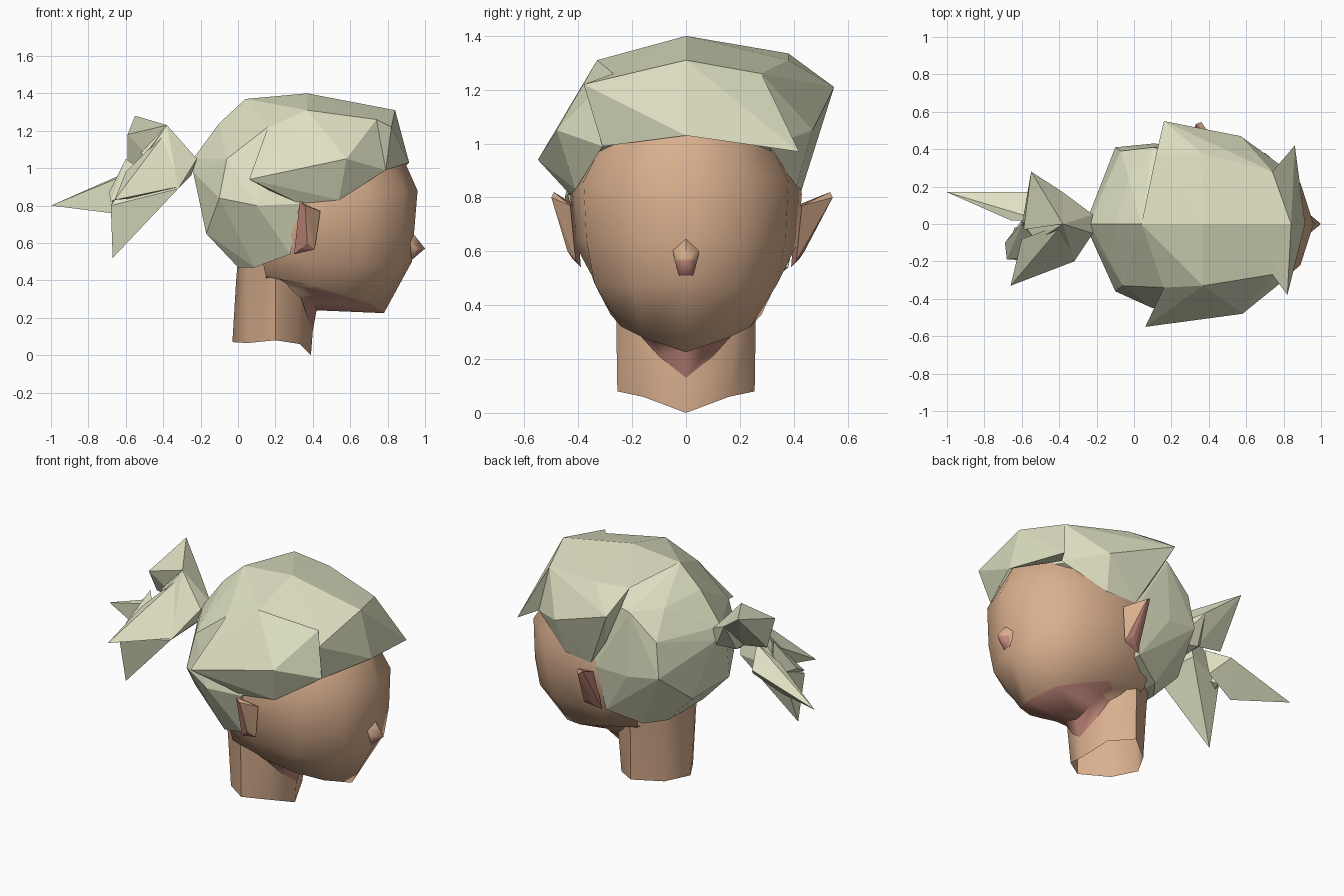
import bpy
import bmesh
import math

if "Cube" in bpy.data.objects:
    bpy.data.objects.remove(bpy.data.objects["Cube"], do_unlink=True)


def make_material(name, colour):
    mat = bpy.data.materials.new(name)
    mat.use_nodes = True
    mat.diffuse_color = (*colour, 1)
    mat.node_tree.nodes["Principled BSDF"].inputs["Base Color"].default_value = (*colour, 1)
    return mat


HAIR = make_material("pale_ash_hair", (.74, .75, .54))
SKIN = make_material("tan_skin", (.70, .43, .27))
BLUSH = make_material("dusky_pink_skin", (.57, .26, .21))


def finish(name, bm, materials):
    """Turn a bmesh into a named object with the given materials."""
    bmesh.ops.recalc_face_normals(bm, faces=bm.faces)
    mesh = bpy.data.meshes.new(name)
    bm.to_mesh(mesh)
    bm.free()
    for mat in materials:
        mesh.materials.append(mat)
    obj = bpy.data.objects.new(name, mesh)
    bpy.context.collection.objects.link(obj)
    return obj


def smooth(obj, degrees):
    """Smooth shading that keeps the sharper edges."""
    bpy.ops.object.select_all(action='DESELECT')
    obj.select_set(True)
    bpy.context.view_layer.objects.active = obj
    bpy.ops.object.shade_smooth_by_angle(angle=math.radians(degrees))


def hull(name, points, materials=(HAIR,), blush_rule=None):
    """Faceted solid wrapped around a few corner points."""
    bm = bmesh.new()
    for point in points:
        bm.verts.new(point)
    bmesh.ops.convex_hull(bm, input=bm.verts)
    loose = [v for v in bm.verts if not v.link_faces]
    bmesh.ops.delete(bm, geom=loose, context='VERTS')
    bmesh.ops.recalc_face_normals(bm, faces=bm.faces)
    if blush_rule:
        for face in bm.faces:
            face.material_index = int(blush_rule(face.normal))
    return finish(name, bm, materials)


def both_sides(points):
    """The points together with their mirror images across y."""
    return points + [(x, -y, z) for x, y, z in points]


def skin_sheet(name, half_rows, blush_rows=0):
    """Smooth sheet from rows that start on the centre line, mirrored across y."""
    bm = bmesh.new()
    rows = []
    for half in half_rows:
        mirrored = [(x, -y, z) for x, y, z in reversed(half[1:])]
        rows.append([bm.verts.new(p) for p in mirrored + half])
    for i, (low, high) in enumerate(zip(rows, rows[1:])):
        for j in range(len(low) - 1):
            face = bm.faces.new((low[j], low[j + 1], high[j + 1], high[j]))
            # Pink only under the chin, not on the neck sides
            in_front = face.calc_center_median().x > .36
            face.material_index = int(i < blush_rows and in_front)
    bmesh.ops.remove_doubles(bm, verts=bm.verts, dist=0.001)
    smooth(finish(name, bm, (SKIN, BLUSH)), 55)


# Face: throat, under-jaw, jaw line, mouth, nose bridge, brow, hairline
skin_sheet("face", [
    [(.40, 0, .13), (.37, .1, .21), (.335, .19, .31), (.27, .22, .36), (.15, .22, .4)],
    [(.42, 0, .24), (.41, .12, .28), (.40, .2, .32), (.35, .23, .36), (.15, .24, .42)],
    [(.78, 0, .225), (.70, .16, .28), (.56, .24, .32), (.42, .28, .365), (.15, .265, .42)],
    [(.93, 0, .5), (.86, .2, .47), (.65, .34, .48), (.35, .35, .51), (.12, .28, .55)],
    [(.94, 0, .64), (.88, .22, .64), (.68, .37, .64), (.35, .42, .64), (.1, .33, .7)],
    [(.96, 0, .88), (.89, .22, .88), (.7, .38, .86), (.35, .43, .82), (.1, .33, .85)],
    [(.88, 0, 1.06), (.79, .2, 1.05), (.66, .3, 1.02), (.35, .37, 1), (.1, .3, 1)],
], blush_rows=2)

# Neck, open underneath and narrow at the back
skin_sheet("neck", [
    [(.39, 0, 0), (.33, .16, .06), (.2, .255, .08), (.05, .14, .065), (-.03, 0, .07)],
    [(.40, 0, .13), (.33, .19, .31), (.2, .26, .4), (.05, .17, .4), (-.01, 0, .4)],
    [(.38, 0, .3), (.32, .2, .4), (.2, .27, .52), (.05, .19, .52), (0, 0, .52)],
])

# Nose: bridge blends into the face, small pink underside
nose = hull("nose", both_sides([(1, 0, .57), (.95, .042, .565), (.93, .025, .51),
                                (.937, 0, .65), (.915, .05, .61)]),
            (SKIN, BLUSH), lambda n: n.z < -.25 and n.x > .3)
smooth(nose, 60)

# Pointed ears: tan front plate with a pink rim behind
for name, side, tip in (("ear_near", -1, .5), ("ear_far", 1, .545)):
    hull(name, [(.36, side * tip, .80), (.44, side * .43, .77), (.41, side * .41, .565),
                (.37, side * .44, .60), (.33, side * (tip - .01), .82),
                (.34, side * .42, .57), (.30, side * .39, .54), (.34, side * .41, .77)],
         (SKIN, BLUSH), lambda n: n.x < .3)

# Shared landmarks of the hair
crest = (.04, 0, 1.37)
crown = (.37, 0, 1.40)
front_peak = (.84, 0, 1.31)
hairline = (.915, 0, 1.03)
near_dip, far_dip = (.74, -.27, 1.26), (.74, .28, 1.26)
near_top = [(.37, -.33, 1.31), (.16, -.34, 1.22)]
far_top = [(.36, .38, 1.31), (.12, .38, 1.335)]
rim = [(-.1, -.36, .84), (.1, -.45, .8), (.33, -.44, .81),
       (-.1, .41, .84), (.1, .43, .81), (.33, .42, .81)]
knot = (-.24, .05, .98)

# Skull cap
hull("hair_crown", [(-.24, 0, 1.05), (-.1, 0, 1.24), crest, crown, front_peak, near_dip,
                    far_dip, (.88, 0, 1.05), (-.07, .39, 1.05), (-.06, -.33, 1.05),
                    (-.03, .25, 1.2), (.1, .41, 1.2)]
     + near_top + rim + both_sides([knot, (.74, .3, 1)]))
hull("hair_nape", rim + [(.28, -.36, .54), (.09, -.26, .47), (.28, .38, .54), (.09, .29, .47)]
     + both_sides([knot, (0, .17, .47), (-.17, .18, .65)]))

# Swept side locks; the far one lifts off the cap at its back edge
hull("side_lock_near", [(.06, -.55, .94), (.58, -.48, 1.05), near_dip, (.17, -.43, .88),
                        (.33, -.43, .81), (.54, -.41, .83), (.79, -.31, .99)] + near_top)
hull("side_lock_far", [(.16, .55, 1.21), (.57, .47, 1.05), far_dip, (.25, .43, .98),
                       (.35, .43, .83), (.54, .41, .84), (.79, .31, .99)] + far_top)
hull("top_sweep_far", [crest, crown, front_peak, far_dip] + far_top)

# Front fringe, split into two tufts
hull("fringe_near", [front_peak, hairline, near_dip, (.82, -.38, 1.22), (.79, -.31, .99)])
hull("fringe_far", [front_peak, hairline, far_dip, (.86, .42, .97), (.79, .31, .99)])

# Ponytail: gathered root, then spiky locks
hull("ponytail_root", both_sides([(-.22, .05, 1.05), (-.25, .06, .96)])
     + [(-.38, 0, 1.23), (-.38, .17, 1.15), (-.32, -.2, .89), (-.4, .08, .98), (-.52, 0, 1.08)])
hull("lock_upper", [(-.38, 0, 1.23), (-.38, .17, 1.15), (-.55, .28, 1.28),
                    (-.59, -.03, 1.18), (-.59, .05, 1.03), (-.42, .05, 1)])
hull("lock_lower", [(-.38, 0, 1.23), (-.32, -.2, .89), (-.4, .04, .93),
                    (-.67, -.14, .52), (-.68, -.19, .8), (-.64, -.02, .88)])
hull("lock_side", [(-.38, 0, 1.2), (-.32, -.2, .9), (-.66, -.33, .83),
                   (-.6, -.08, .98), (-.55, -.12, .84)])
hull("lock_back", [(-1, .17, .8), (-.57, .17, .93), (-.66, .02, .94),
                   (-.68, .03, .76), (-.5, .02, 1.02), (-.5, .06, .85)])
hull("lock_blunt", [(-.68, -.19, .82), (-.69, -.1, .87), (-.6, 0, 1.05),
                    (-.45, -.17, .95), (-.6, .02, .84)])
